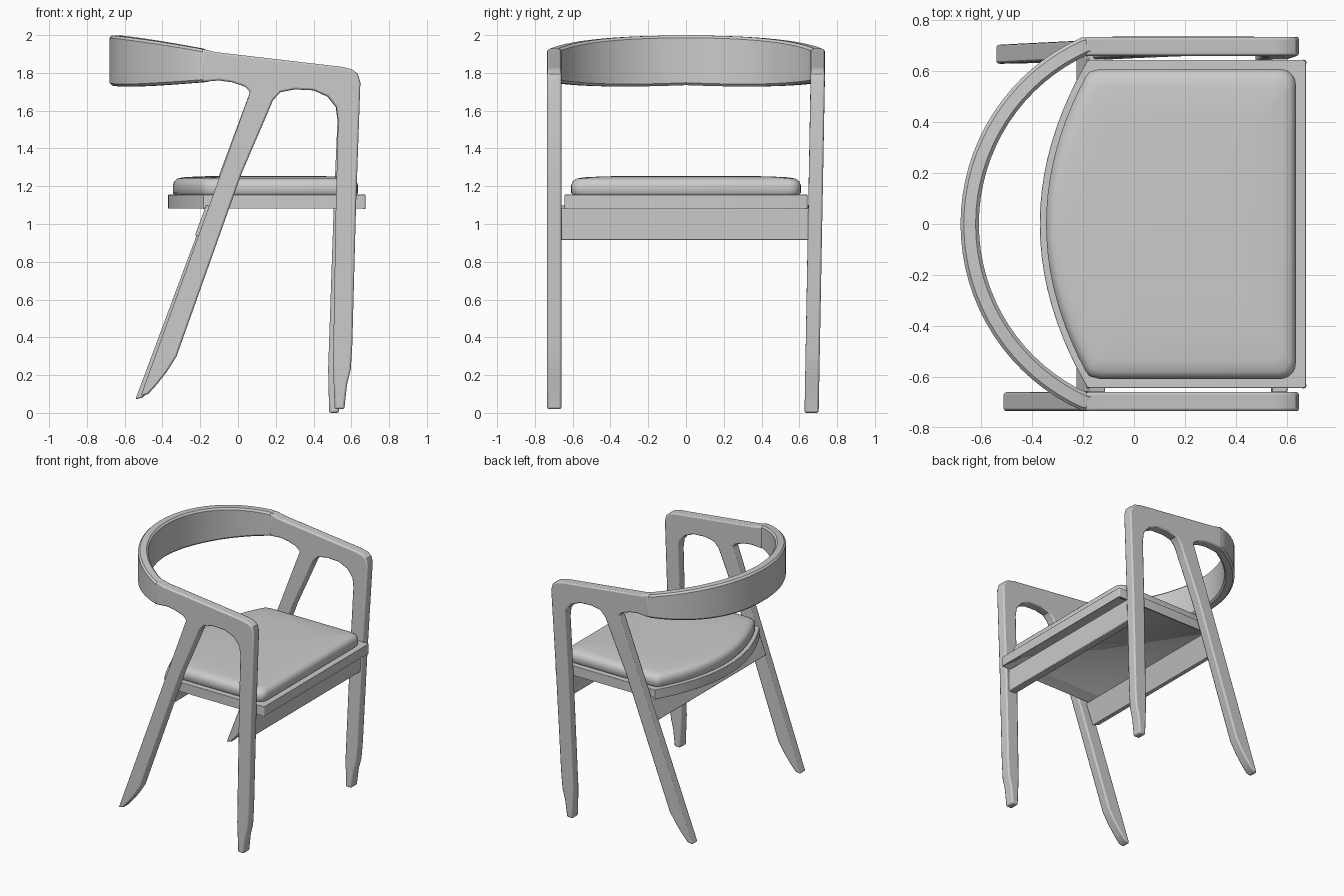
import bpy, bmesh, math

if "Cube" in bpy.data.objects:
    bpy.data.objects.remove(bpy.data.objects["Cube"])


def finish(bm, name, bevel=0.0, angle=35):
    """Turn a bmesh into a named, softly bevelled, smooth-shaded object."""
    bmesh.ops.recalc_face_normals(bm, faces=bm.faces)
    me = bpy.data.meshes.new(name)
    bm.to_mesh(me)
    bm.free()
    ob = bpy.data.objects.new(name, me)
    bpy.context.collection.objects.link(ob)
    if bevel:
        m = ob.modifiers.new("soft_edges", "BEVEL")
        m.width, m.segments, m.limit_method = bevel, 2, "ANGLE"
        m.angle_limit = math.radians(40)
    bpy.ops.object.select_all(action="DESELECT")
    ob.select_set(True)
    bpy.context.view_layer.objects.active = ob
    bpy.ops.object.shade_smooth_by_angle(angle=math.radians(angle))
    return ob


def loft(rings, closed_ends=True):
    """Skin a list of equal-length closed rings."""
    bm = bmesh.new()
    vs = [[bm.verts.new(p) for p in r] for r in rings]
    n = len(vs[0])
    for a, b in zip(vs, vs[1:]):
        for i in range(n):
            j = (i + 1) % n
            bm.faces.new((a[i], a[j], b[j], b[i]))
    if closed_ends:
        bm.faces.new(vs[0])
        bm.faces.new(vs[-1])
    return bm


# Side frame: arm, front leg and slanted back leg as one profile (x, z)
PROFILE = [
    (-0.19, 1.928), (-0.12, 1.91), (0.55, 1.832), (0.605, 1.818), (0.635, 1.795), (0.648, 1.75),
    (0.625, 1.1), (0.605, 0.36), (0.597, 0.23), (0.577, 0.15), (0.563, 0.02), (0.512, 0.02),
    (0.503, 0.25), (0.518, 1.1), (0.53, 1.55), (0.52, 1.62), (0.475, 1.675), (0.40, 1.708),
    (0.30, 1.713), (0.225, 1.698), (0.185, 1.655), (0.145, 1.56), (0.02, 1.27),
    (-0.325, 0.30), (-0.375, 0.22), (-0.43, 0.15), (-0.475, 0.10), (-0.515, 0.09),
    (0.065, 1.70), (0.035, 1.728), (-0.03, 1.75), (-0.10, 1.76), (-0.19, 1.752),
]


def side_frame(name, side, skew):
    rings = []
    for y in (0.66, 0.735):
        ring = []
        for x, z in PROFILE:
            t = max(0.0, (1.75 - z) / 1.75) * skew
            ring.append((x - 0.03 * t, side * (y - 0.033 * t), z - 0.02 * t))
        rings.append(ring)
    finish(loft(rings), name, 0.01)


side_frame("right_arm_and_legs", -1, 0)
side_frame("left_arm_and_legs", 1, 1)

# Curved back rail, flowing out of both arms
CX, R, N = 0.121, 0.766, 32
A = math.asin(0.70 / R)
rings = []


def rail_section(inner, outer, top, bottom):
    e = 0.013
    lerp = lambda k: (inner[0] + (outer[0] - inner[0]) * k, inner[1] + (outer[1] - inner[1]) * k)
    pts = [(0, bottom + e), (0.18, bottom), (0.82, bottom), (1, bottom + e),
           (1, top - e), (0.82, top), (0.18, top), (0, top - e)]
    return [(*lerp(k), z) for k, z in pts]


rings.append(rail_section((-0.14, -0.663), (-0.14, -0.732), 1.908, 1.757))
for i in range(N + 1):
    u = -1 + 2 * i / N
    a = A * u
    top = 1.998 - 0.07 * abs(u) ** 2.2
    bottom = 1.735 + 0.015 * u * u - 0.01 * math.sin(math.pi * abs(u))
    p = [(CX - r * math.cos(a), r * math.sin(a)) for r in (R - 0.036, R + 0.036)]
    rings.append(rail_section(p[0], p[1], top, bottom))
rings.append(rail_section((-0.14, 0.663), (-0.14, 0.732), 1.908, 1.757))
finish(loft(rings), "back_rail")


def seat_outline(xb, xs, y, xf, r, n=20):
    """Seat plan: bowed back edge, straight sides, rounded front corners."""
    pts = []
    for i in range(n + 1):
        u = 1 - 2 * i / n
        pts.append((xs + (xb - xs) * (1 - u * u), u * (y - 0.5 * r)))
    pts.append((xs + 0.25 * r, -y + 0.18 * r))
    pts.append((xs + 0.9 * r, -y))
    for s, a0 in ((-1, -90), (1, 0)):
        for k in range(6):
            a = math.radians(a0 + 18 * k)
            pts.append((xf - r + r * math.cos(a), s * (y - r) + r * math.sin(a)))
    pts.append((xs + 0.9 * r, y))
    pts.append((xs + 0.25 * r, y - 0.18 * r))
    return pts


# Seat board with recessed underside
plan = seat_outline(-0.37, -0.185, 0.643, 0.675, 0.01)
bm = loft([[(x, y, z) for x, y in plan] for z in (1.08, 1.155)])
bm.normal_update()
bmesh.ops.recalc_face_normals(bm, faces=bm.faces)
under = min(bm.faces, key=lambda f: f.calc_center_median().z)
bmesh.ops.inset_region(bm, faces=[under], thickness=0.07)
bmesh.ops.translate(bm, verts=under.verts[:], vec=(0, 0, 0.04))
finish(bm, "seat_board", 0.006)

# Padded cushion with a soft rolled edge
rings = []
for inset, z in ((0.012, 1.15), (0.0, 1.165), (0.0, 1.205), (0.008, 1.226), (0.025, 1.24),
                 (0.06, 1.247), (0.15, 1.252), (0.3, 1.255)):
    f = 1 - inset / 0.55
    rings.append([(0.15 + (x - 0.15) * f, y * f, z)
                  for x, y in seat_outline(-0.345, -0.19, 0.608, 0.635, 0.06)])
finish(loft(rings), "seat_cushion", angle=60)


# Aprons joining the legs under the seat
def apron(name, x, z, thick, height, tilt):
    bm = bmesh.new()
    bmesh.ops.create_cube(bm, size=1)
    bmesh.ops.scale(bm, verts=bm.verts, vec=(thick, 1.32, height))
    ob = finish(bm, name, 0.005)
    ob.location = (x, 0, z)
    ob.rotation_euler = (0, math.radians(tilt), 0)


apron("front_apron", 0.57, 1.0, 0.06, 0.17, 1.5)
apron("back_apron", -0.17, 1.01, 0.06, 0.17, 20.5)
